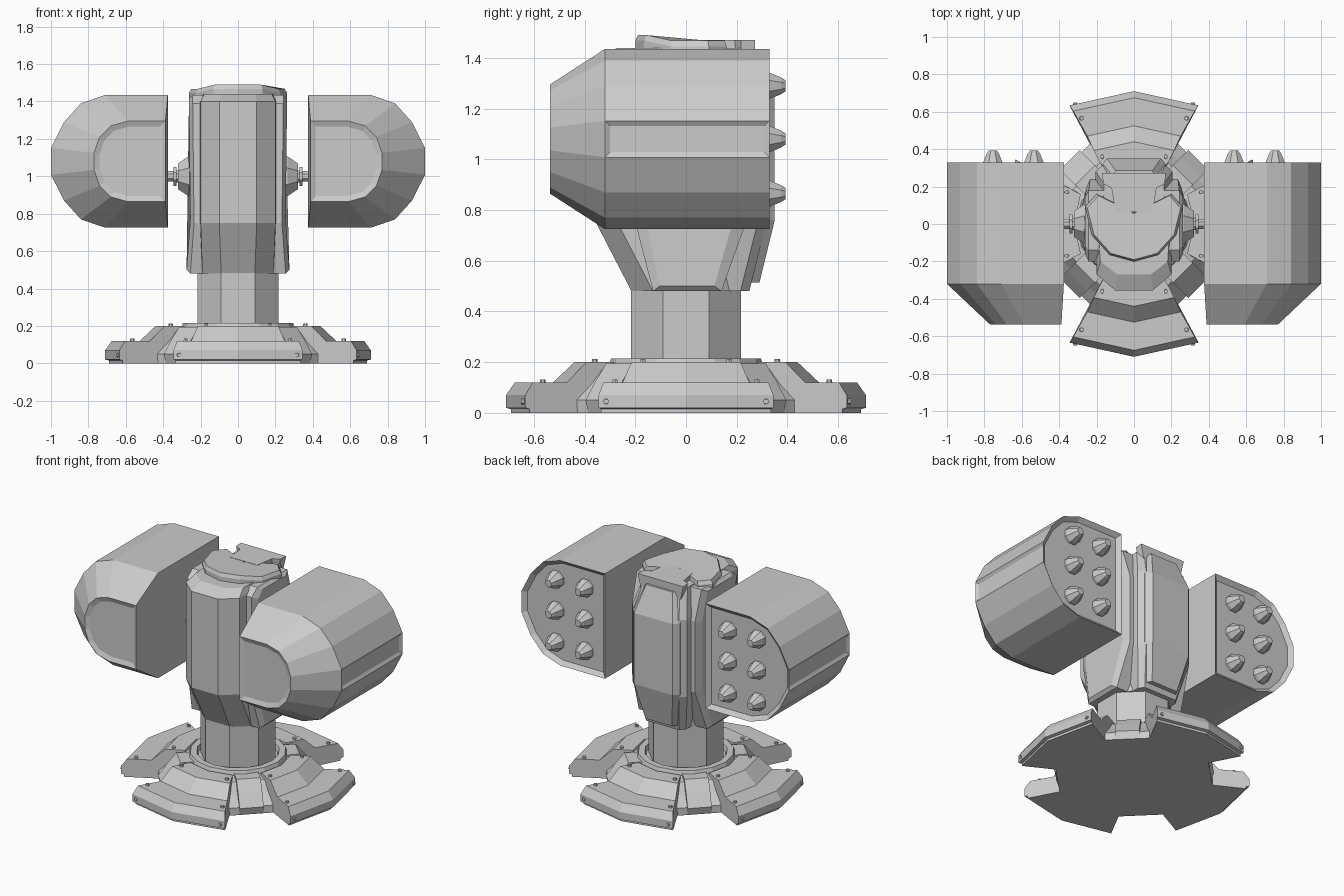
import bpy, bmesh, math
from mathutils import Matrix, Vector

if "Cube" in bpy.data.objects:
    bpy.data.objects.remove(bpy.data.objects["Cube"])

def finish(name, bm, mirror=False):
    me = bpy.data.meshes.new(name)
    bm.to_mesh(me)
    bm.free()
    ob = bpy.data.objects.new(name, me)
    bpy.context.collection.objects.link(ob)
    if mirror:
        ob.modifiers.new("Mirror", 'MIRROR')
    return ob

def loft_bm(rings, bm=None):
    """Skin equal-length closed rings and cap both ends."""
    bm = bm or bmesh.new()
    rows = [[bm.verts.new(p) for p in r] for r in rings]
    n = len(rows[0])
    for a, b in zip(rows, rows[1:]):
        for i in range(n):
            j = (i + 1) % n
            bm.faces.new((a[i], a[j], b[j], b[i]))
    bm.faces.new(rows[0])
    bm.faces.new(rows[-1])
    bmesh.ops.recalc_face_normals(bm, faces=bm.faces)
    return bm

def loft(name, rings, mirror=False):
    return finish(name, loft_bm(rings), mirror)

def circle(r, z, n, turn=0.0, c=(0, 0)):
    """Polygon ring; r is the distance to the corners."""
    return [(c[0] + r * math.cos(turn + 2 * math.pi * i / n),
             c[1] + r * math.sin(turn + 2 * math.pi * i / n), z) for i in range(n)]

def sym(half):
    """Complete a right-hand outline (front to back) with its left half."""
    return half + [(-x, y) for x, y in reversed(half)]

def at_z(outline, z):
    return [(x, y, z) for x, y in outline]

def inset(bm, test, thickness, depth):
    bm.normal_update()
    faces = [f for f in bm.faces if test(f)]
    bmesh.ops.inset_individual(bm, faces=faces, thickness=thickness, depth=depth, use_even_offset=True)

OCT = math.pi / 8
K = 1 / math.cos(OCT)

# Base core, octagonal, visible in the diagonal notches
loft("base_core", [circle(r * K, z, 8, OCT) for r, z in
     [(.47, 0), (.47, .05), (.41, .11), (.36, .175), (.29, .185)]])

# Four armoured base plates with bolts
PLATE = [(.69, .335, 0), (.69, .335, .015), (.71, .345, .02), (.71, .345, .07), (.675, .325, .12),
         (.525, .25, .12), (.44, .215, .2), (.32, .16, .2), (.32, .16, 0)]
for k in range(4):
    rot = Matrix.Rotation(k * math.pi / 2, 4, 'Z')
    bm = loft_bm([[(s * w, -(r - abs(s) * w * .22), z) for r, w, z in PLATE] for s in (-1, 0, 1)])
    bmesh.ops.transform(bm, matrix=rot, verts=bm.verts)
    finish("base_plate", bm)
    bm = bmesh.new()
    for s in (-1, 1):
        for x, y, z, tilt in [(.28, -.565, .12, 0), (.17, -.36, .2, 0), (.315, -.638, .045, 1.57)]:
            m = rot @ Matrix.Translation((s * x, y, z)) @ Matrix.Rotation(tilt, 4, 'X')
            bmesh.ops.create_cone(bm, cap_ends=True, segments=6, radius1=.013, radius2=.011, depth=.024, matrix=m)
    finish("base_bolts", bm)
    # Stepped rib on each diagonal
    half = .075
    rib = [(.47, 0), (.485, .05), (.43, .125), (.37, .195), (.28, .195), (.28, 0)]
    bm = loft_bm([[(s * half, -r, z) for r, z in rib] for s in (-1, 1)])
    bmesh.ops.transform(bm, matrix=Matrix.Rotation((k + .5) * math.pi / 2, 4, 'Z'), verts=bm.verts)
    finish("base_rib", bm)

# Collar ring around the column
bm = bmesh.new()
prof = [(.31, .17), (.295, .215), (.255, .215), (.245, .18)]
rows = [[bm.verts.new(p) for p in circle(r, z, 16)] for r, z in prof]
for a, b in zip(rows, rows[1:] + rows[:1]):
    for i in range(16):
        j = (i + 1) % 16
        bm.faces.new((a[i], a[j], b[j], b[i]))
bmesh.ops.recalc_face_normals(bm, faces=bm.faces)
finish("collar", bm)

# Column
loft("column", [circle(.217 * K, z, 8, OCT) for z in (.17, .52)])

# Head: faceted front housing that tapers into the column
low = sym([(.09, -.215), (.19, -.13), (.2, .1), (.13, .2)])
mid = sym([(.1, -.355), (.2, -.27), (.21, .1), (.13, .22)])
top = sym([(.09, -.27), (.18, -.2), (.2, .1), (.12, .2)])
loft("head_front", [at_z(low, .48), at_z(mid, .75), at_z(mid, 1.4), at_z(top, 1.44)])

# Head side cheeks
CHEEK = [(-.13, .48), (-.2, .75), (-.2, 1.39), (-.14, 1.435), (.18, 1.435), (.24, 1.24), (.24, .76), (.14, .48)]
def cheek_x(z):
    return .275 if z < .6 else (.255 if z < 1.3 else .262)
loft("head_cheek", [[(.15, y, z) for y, z in CHEEK],
                    [(cheek_x(z) - .02, y, z) for y, z in CHEEK],
                    [(cheek_x(z), y * .8, z + (.02 if z < 1 else -.02)) for y, z in CHEEK]], True)

# Back frame and raised back panel, bent in profile
def panel(name, spec, depth):
    loft(name, [[(-w, y - depth, z), (w, y - depth, z), (w, y - .035, z), (w * .82, y, z),
                 (-w * .82, y, z), (-w, y - .035, z)] for w, y, z in spec])
panel("back_frame", [(.15, .25, .48), (.205, .315, .74), (.205, .315, 1.26), (.16, .25, 1.44)], .15)
panel("back_panel", [(.12, .29, .515), (.175, .35, .76), (.175, .35, 1.24), (.12, .285, 1.42)], .12)

# Top cap: tilted front disc and rear block
cap = sym([(0.001, -.2), (.13, -.165), (.225, -.06), (.262, .09), (.2, .16), (.12, .12), (.001, .06)])
def cap_ring(s, dz):
    return [(x * s, y * s, dz + (1.49 if y < -.1 else 1.468)) for x, y in cap]
loft("cap", [[(x, y, 1.40) for x, y in cap], cap_ring(1, -.022), cap_ring(.95, 0)])
block = sym([(.1, .08), (.12, .24), (.165, .27), (.17, .34)])
loft("cap_block", [at_z(sym([(.1, .08), (.12, .2), (.15, .22), (.15, .27)]), 1.38),
                   [(x, y * .8, 1.47) for x, y in block]])

# Hinges between head and pods
def hinge(name, steps, n):
    loft(name, [[(x, p[0], p[1] + 1.0) for p in circle(r, 0, n, math.pi / n)] for x, r in steps], True)
hinge("hinge_boss", [(.2, .12), (.265, .115), (.32, .075)], 8)
hinge("hinge_pin", [(.3, .035), (.33, .035), (.33, .055), (.345, .055), (.345, .03), (.39, .03)], 8)

# Missile pods with recessed front panel, launch face and side panel
ZC = 1.08
def section(half, y):
    pts = half + [(x, -z) for x, z in reversed(half)]
    return [(x, y, ZC + z) for x, z in pts]
BIG = [(.375, .355), (.71, .355), (.84, .31), (.93, .21), (1.0, .072)]
SMALL = [(.388, .215), (.59, .215), (.68, .19), (.74, .13), (.77, .045)]
bm = loft_bm([section(SMALL, -.537), section(BIG, -.32), section(BIG, .33)])
inset(bm, lambda f: f.normal.y < -.95, .03, -.012)
inset(bm, lambda f: f.normal.y > .95 and f.calc_center_median().y > .3, .028, -.025)
inset(bm, lambda f: f.normal.x > .99, .02, -.012)
finish("missile_pod", bm, True)

# Missile tips, two columns of three per pod
bm = bmesh.new()
for x in (.535, .755):
    for z in (.865, 1.08, 1.29):
        loft_bm([[(x + p[0], y, z + p[1]) for p in circle(r, 0, 8, OCT)]
                 for y, r in [(.29, .06), (.325, .058), (.375, .036), (.392, .024)]], bm)
finish("missile_tips", bm, True)
